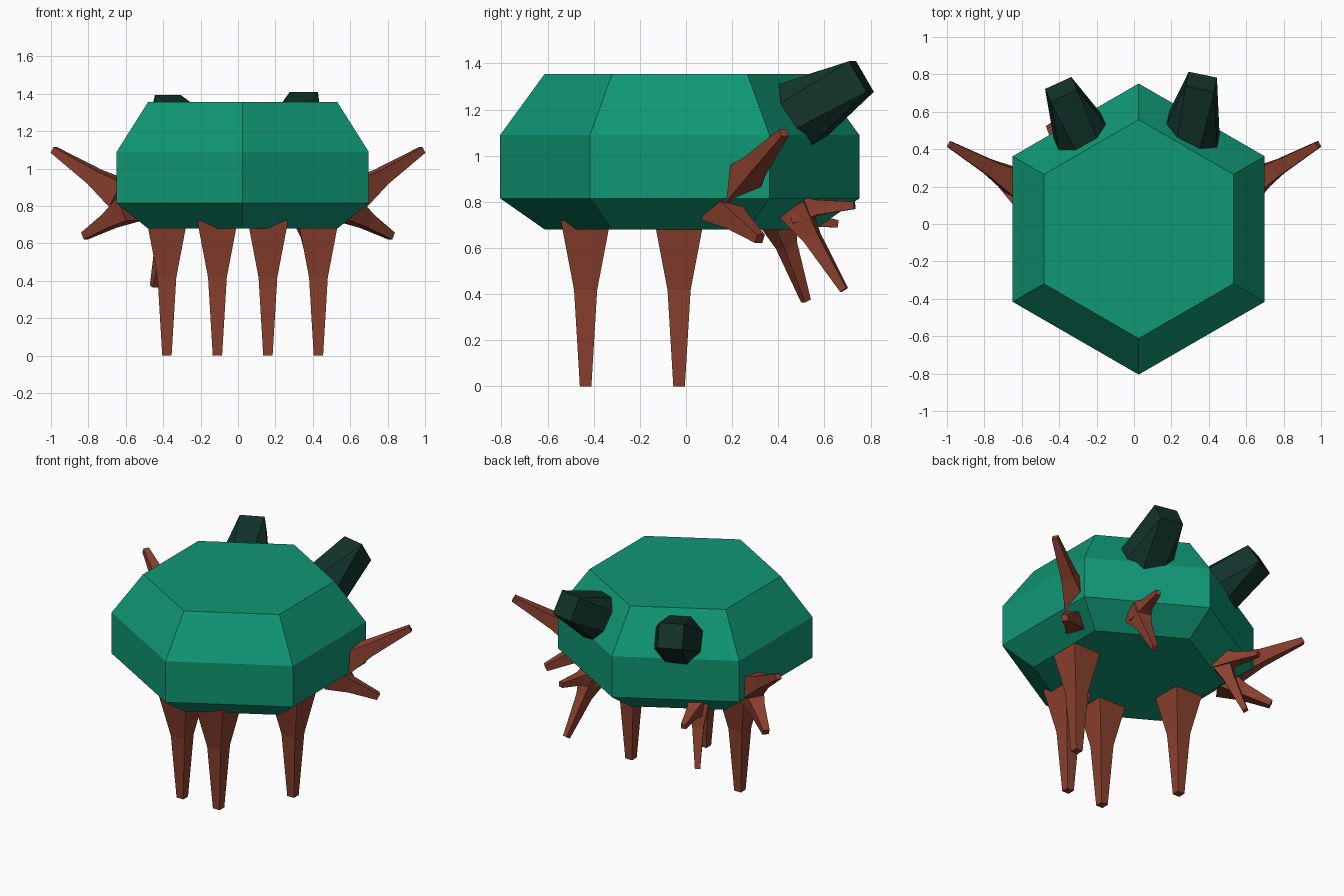
import bpy, bmesh
from math import cos, sin, pi, sqrt
from mathutils import Vector

if "Cube" in bpy.data.objects:
    bpy.data.objects.remove(bpy.data.objects["Cube"])


def material(name, rgb):
    m = bpy.data.materials.new(name)
    m.diffuse_color = (*rgb, 1)
    m.use_nodes = True
    m.node_tree.nodes["Principled BSDF"].inputs["Base Color"].default_value = m.diffuse_color
    return m


GREEN = material("green shell", (0.005, 0.31, 0.175))
BROWN = material("brown limb", (0.26, 0.052, 0.028))
DARK = material("dark eye", (0.006, 0.033, 0.024))


def finish(bm, name, mat):
    bmesh.ops.recalc_face_normals(bm, faces=bm.faces)
    me = bpy.data.meshes.new(name)
    bm.to_mesh(me)
    bm.free()
    me.materials.append(mat)
    ob = bpy.data.objects.new(name, me)
    bpy.context.collection.objects.link(ob)
    return ob


def frame(a, b):
    """Axis, sideways and upward directions for a part running from a to b."""
    d = (b - a).normalized()
    s = d.cross(Vector((0, 0, 1)))
    s = s.normalized() if s.length > 1e-4 else Vector((1, 0, 0))
    return d, s, s.cross(d)


def polygon(c, s, u, r, n, phase):
    return [c + s * r * cos(phase + 2 * pi * i / n) + u * r * sin(phase + 2 * pi * i / n)
            for i in range(n)]


def loft(name, rings, mat):
    bm = bmesh.new()
    vs = [[bm.verts.new(p) for p in r] for r in rings]
    n = len(vs[0])
    for lo, hi in zip(vs, vs[1:]):
        for i in range(n):
            j = (i + 1) % n
            bm.faces.new((lo[i], lo[j], hi[j], hi[i]))
    bm.faces.new(vs[0])
    bm.faces.new(vs[-1])
    return finish(bm, name, mat)


def spike(name, a, b, profile):
    """Square tapering limb; profile lists (fraction along, width)."""
    a, b = Vector(a), Vector(b)
    d, s, u = frame(a, b)
    loft(name, [polygon(a.lerp(b, t), s, u, w / sqrt(2), 4, pi / 4) for t, w in profile], BROWN)


# hexagonal shell
X, Y = Vector((1, 0, 0)), Vector((0, 1, 0))
loft("body", [polygon(Vector((0.025, -0.027, z)), X, Y, r, 6, pi / 2)
              for z, r in ((0.68, 0.585), (0.815, 0.778), (1.09, 0.778), (1.355, 0.585))], GREEN)

# four standing legs
for side, tag in ((-1, "left"), (1, "right")):
    for off, y, row in ((0.135, -0.435, "front"), (0.405, -0.03, "middle")):
        x = 0.025 + side * off
        spike(f"{row}_leg_{tag}", (x, y, 0.72), (x, y, 0),
              ((0, 0.215), (0.42, 0.1), (1, 0.05)))

    # raised and lowered side arms
    spike(f"upper_arm_{tag}", (side * 0.62, 0.215, 0.86), (side * 0.985, 0.425, 1.10),
          ((0, 0.15), (0.4, 0.085), (1, 0.036)))
    spike(f"lower_arm_{tag}", (side * 0.58, 0.14, 0.785), (side * 0.82, 0.32, 0.64),
          ((0, 0.14), (0.45, 0.08), (1, 0.04)))

# forked feelers under the rear edge
for tag, base, low, high in (
        ("left", (-0.365, 0.39, 0.74), (-0.45, 0.52, 0.37), (-0.44, 0.655, 0.705)),
        ("right", (0.36, 0.47, 0.77), (0.41, 0.685, 0.418), (0.42, 0.73, 0.785))):
    spike(f"feeler_lower_{tag}", base, low, ((0, 0.13), (0.35, 0.07), (1, 0.032)))
    spike(f"feeler_upper_{tag}", base, high, ((0, 0.13), (0.4, 0.065), (1, 0.032)))

# eye stalks: octagonal base narrowing to a square end
for tag, a, b in (("left", (-0.27, 0.457, 1.165), (-0.39, 0.72, 1.325)),
                  ("right", (0.30, 0.472, 1.17), (0.36, 0.76, 1.343))):
    a, b = Vector(a), Vector(b)
    d, s, u = frame(a, b)
    bm = bmesh.new()
    for p in polygon(a, s, u, 0.167, 8, pi / 8) + polygon(b, s, u, 0.109, 4, pi / 4):
        bm.verts.new(p)
    bmesh.ops.convex_hull(bm, input=bm.verts)
    bmesh.ops.dissolve_limit(bm, angle_limit=0.02, verts=bm.verts, edges=bm.edges)
    finish(bm, f"eye_{tag}", DARK)
